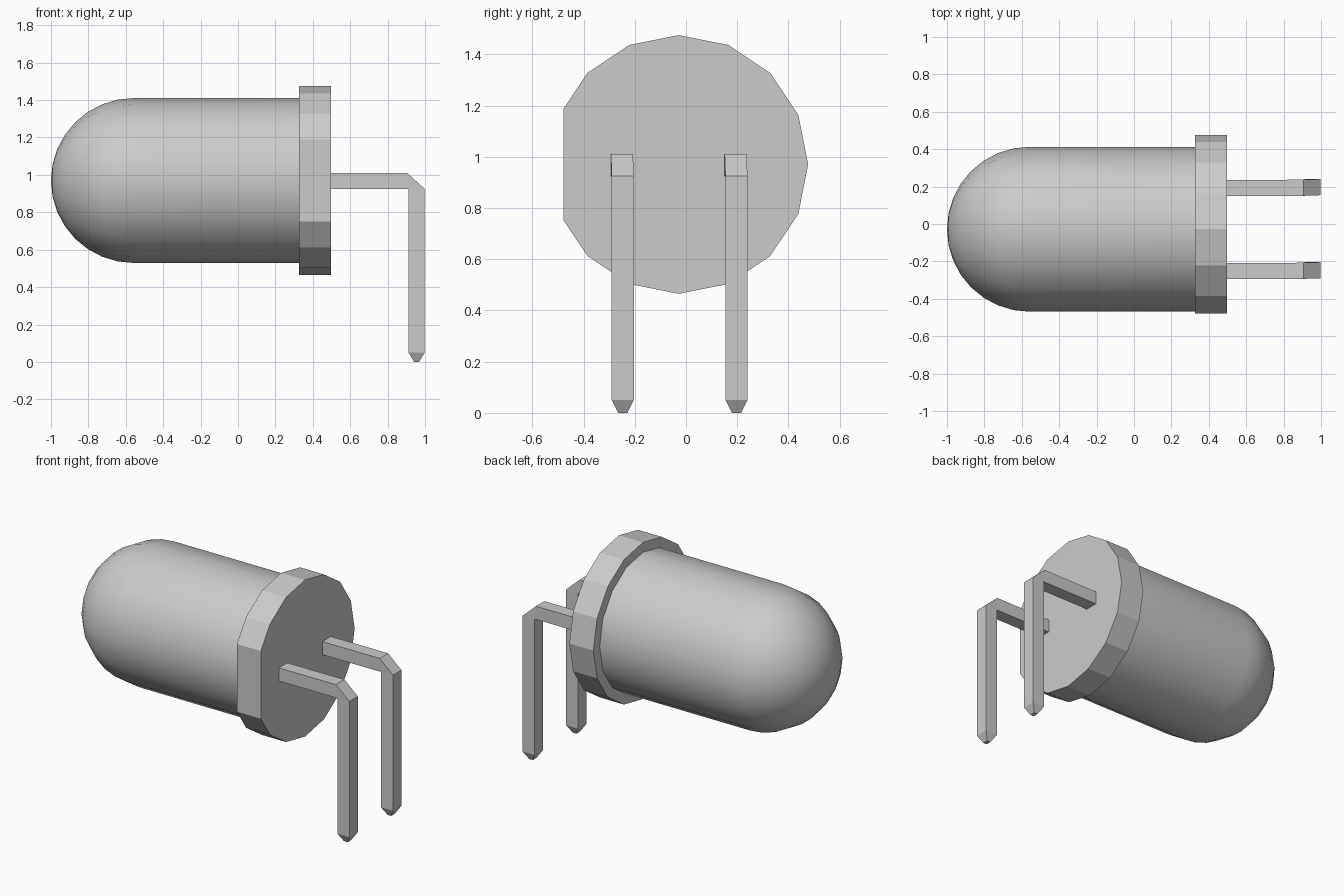
import bpy, bmesh, math
from mathutils import Vector

if "Cube" in bpy.data.objects:
    bpy.data.objects.remove(bpy.data.objects["Cube"])

CY, CZ = -0.028, 0.97      # axis of the lamp body
SIDES = 16

grey = bpy.data.materials.new("plain grey")
grey.use_nodes = True
color = (0.6, 0.6, 0.6, 1)
grey.diffuse_color = color
grey.node_tree.nodes["Principled BSDF"].inputs["Base Color"].default_value = color


def finish(bm, name, smooth=False):
    bmesh.ops.recalc_face_normals(bm, faces=bm.faces)
    mesh = bpy.data.meshes.new(name)
    bm.to_mesh(mesh)
    bm.free()
    mesh.materials.append(grey)
    obj = bpy.data.objects.new(name, mesh)
    bpy.context.collection.objects.link(obj)
    if smooth:
        bpy.ops.object.select_all(action="DESELECT")
        obj.select_set(True)
        bpy.context.view_layer.objects.active = obj
        bpy.ops.object.shade_smooth_by_angle(angle=math.radians(40))
    return obj


def ring(bm, x, radius):
    angles = [2 * math.pi * i / SIDES for i in range(SIDES)]
    return [bm.verts.new((x, CY + radius * math.cos(a), CZ + radius * math.sin(a)))
            for a in angles]


def skin(bm, rings):
    """Join consecutive loops of equal size with quads."""
    for a, b in zip(rings, rings[1:]):
        for i in range(len(a)):
            j = (i + 1) % len(a)
            bm.faces.new((a[i], a[j], b[j], b[i]))


# Body: straight barrel running into a round dome
bm = bmesh.new()
R, SEAM, STEPS = 0.441, -0.557, 8
rings = [ring(bm, 0.33, R)]
for k in range(STEPS):
    t = math.pi / 2 * k / STEPS
    rings.append(ring(bm, SEAM - 0.443 * math.sin(t), R * math.cos(t)))
skin(bm, rings)
tip = bm.verts.new((-1, CY, CZ))
last = rings[-1]
for i in range(SIDES):
    bm.faces.new((last[i], last[(i + 1) % SIDES], tip))
bm.faces.new(rings[0])
finish(bm, "lens_body", smooth=True)

# Flange: faceted disc with one side cut flat
bm = bmesh.new()
rings = [ring(bm, 0.327, 0.505), ring(bm, 0.498, 0.505)]
skin(bm, rings)
for r in rings:
    bm.faces.new(r)
cut = bmesh.ops.bisect_plane(bm, geom=bm.verts[:] + bm.edges[:] + bm.faces[:],
                             plane_co=(0, -0.478, 0), plane_no=(0, -1, 0),
                             clear_outer=True)
edges = [g for g in cut["geom_cut"] if isinstance(g, bmesh.types.BMEdge)]
bmesh.ops.holes_fill(bm, edges=edges, sides=0)
finish(bm, "flange")


# Legs: square wire with a mitred bend and a pointed end
def leg(name, y):
    bm = bmesh.new()
    h = 0.043
    # each station: lower/inner point, upper/outer point, y centre, half width
    stations = [((0.49, 0.925), (0.49, 1.01), y - 0.005, h),
                ((0.912, 0.925), (0.905, 1.01), y - 0.003, h),
                ((0.912, 0.92), (0.998, 0.925), y, h),
                ((0.912, 0.05), (0.998, 0.05), y, h),
                ((0.942, 0), (0.968, 0), y, 0.018)]
    loops = []
    for inner, outer, yc, w in stations:
        loops.append([bm.verts.new(Vector((p[0], yc + s * w, p[1])))
                      for p, s in ((inner, -1), (inner, 1), (outer, 1), (outer, -1))])
    skin(bm, loops)
    bm.faces.new(loops[0])
    bm.faces.new(loops[-1])
    finish(bm, name)


leg("front_leg", -0.247)
leg("back_leg", 0.197)
